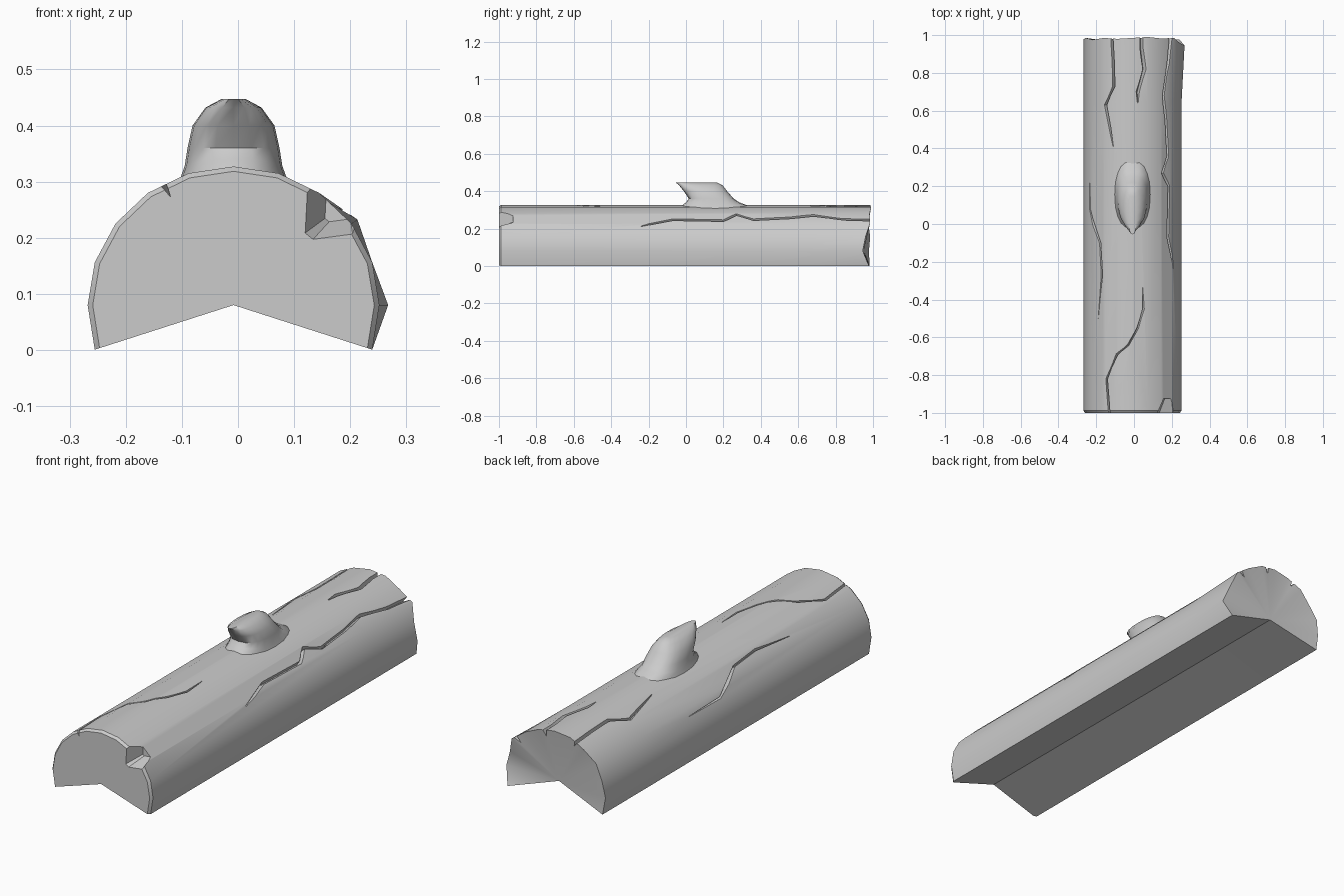
import bpy, bmesh
from math import sin, cos, radians, sqrt, pi, copysign
from mathutils import Vector

if "Cube" in bpy.data.objects:
    bpy.data.objects.remove(bpy.data.objects["Cube"])

CX, CZ, RX, RZ = -0.008, 0.08, 0.26, 0.247


def make(name, verts, faces):
    me = bpy.data.meshes.new(name)
    me.from_pydata(verts, [], faces)
    bm = bmesh.new()
    bm.from_mesh(me)
    bmesh.ops.recalc_face_normals(bm, faces=bm.faces)
    bm.to_mesh(me)
    bm.free()
    ob = bpy.data.objects.new(name, me)
    bpy.context.collection.objects.link(ob)
    return ob


def loft(name, rings, cap_start=True, cap_end=True):
    n = len(rings[0])
    verts = [v for r in rings for v in r]
    faces = [(a * n + i, a * n + (i + 1) % n, (a + 1) * n + (i + 1) % n, (a + 1) * n + i)
             for a in range(len(rings) - 1) for i in range(n)]
    if cap_start:
        faces.append(tuple(range(n)))
    if cap_end:
        faces.append(tuple(range(n * (len(rings) - 1), n * len(rings))))
    return make(name, verts, faces)


def smooth(ob, angle):
    bpy.ops.object.select_all(action='DESELECT')
    ob.select_set(True)
    bpy.context.view_layer.objects.active = ob
    bpy.ops.object.shade_smooth_by_angle(angle=radians(angle))


# log: split trunk with a notched underside
def section(ys, scales, centre_y):
    pts = []
    for i in range(13):
        a = radians(-18 + 18 * i)
        pts.append(Vector((CX + RX * scales[i] * cos(a), ys[i], max(0, CZ + RZ * scales[i] * sin(a) - 0.003 * (i in (0, 12))))))
    return pts + [Vector((CX, centre_y, CZ))]


one = [1.0] * 13
flare = [1.0, 1.06, 1.0, 1.05, 1.0] + [1.0] * 8
end_y = [.978, .945, .96, .985, .982, .99, .985, .98, .985, .975, .985, .978, .982]
log = loft("log", [section([-1.0] * 13, [0.965] * 13, -1.0),
                   section([-0.988] * 13, one, -1.0),
                   section([0.65] * 13, one, 0.65),
                   section(end_y, flare, 0.95)], True, False)
bm = bmesh.new()
bm.from_mesh(log.data)
bm.verts.ensure_lookup_table()
ring = list(bm.verts)[-14:]
for i in range(12):
    bm.faces.new((ring[13], ring[i], ring[i + 1]))
bmesh.ops.recalc_face_normals(bm, faces=bm.faces)
bm.to_mesh(log.data)
bm.free()


# bark cracks: tapered wedges swept along the surface
def crack(path, width, depth, open_start=False, open_end=False):
    pts, nrm = [], []
    for x, y in path:
        u = (x - CX) / RX
        s = sqrt(max(0, 1 - u * u))
        pts.append(Vector((x, y, CZ + RZ * s - 0.002)))
        nrm.append(Vector((u, 0, s)).normalized())
    rings = []
    last = len(pts) - 1
    for i, (p, n) in enumerate(zip(pts, nrm)):
        side = n.cross(pts[min(i + 1, last)] - pts[max(i - 1, 0)]).normalized()
        k = 0.25 if (i == 0 and not open_start) or (i == last and not open_end) else 1
        d, up = depth * k, 0.02
        w = width * k * (d + up) / d
        w = min(w, 0.02)
        rings.append([p - n * d, p + n * up + side * w, p + n * up - side * w])
    return loft("crack_cutter", rings)


cutters = [
    crack([(-.13, -1.03), (-.145, -.82), (-.09, -.69), (-.03, -.64), (.02, -.55),
           (.05, -.45), (.045, -.33)], .005, .025, open_start=True),
    crack([(-.19, -.5), (-.17, -.27), (-.18, -.1), (-.235, .08), (-.235, .31)], .005, .02),
    crack([(-.11, .41), (-.15, .63), (-.107, .73), (-.11, .85), (-.12, 1.03)], .007, .025, open_end=True),
    crack([(.02, .64), (.02, .7), (.055, .82), (.04, .93), (.04, 1.03)], .009, .03, open_end=True),
    crack([(.21, -.24), (.18, -.07), (.185, .2), (.15, .27), (.18, .36), (.17, .55),
           (.155, .68), (.18, .85), (.19, 1.03)], .007, .027, open_end=True),
]

# chip in the front rim
chip = [(.12, .30), (.115, .205), (.13, .193), (.205, .203), (.235, .25)]
cutters.append(loft("chip_cutter", [[Vector((x, -1.01, z)) for x, z in chip],
                                    [Vector((.18 + (x - .165) * .5, -.925, .252 + (z - .24) * .5))
                                     for x, z in chip]]))

for c in cutters:
    m = log.modifiers.new("cut", 'BOOLEAN')
    m.operation, m.solver, m.object = 'DIFFERENCE', 'EXACT', c
    bpy.context.view_layer.objects.active = log
    bpy.ops.object.modifier_apply(modifier=m.name)
for c in cutters:
    bpy.data.objects.remove(c)
smooth(log, 35)

# branch stub: leaning, with a broken overhanging front
stub = []
for z, y0, y1, w in [(.285, -.05, .36, .105), (.318, -.03, .345, .095), (.34, .0, .285, .087),
                     (.36, .015, .255, .082), (.40, -.012, .22, .073), (.432, -.038, .195, .05),
                     (.447, -.055, .165, .022)]:
    r = []
    for i in range(20):
        a = 2 * pi * i / 20
        c, s = cos(a), sin(a)
        drop = 0.012 * c * c if z < .35 else 0
        r.append(Vector((CX + w * copysign(abs(c) ** .8, c),
                         (y0 + y1) / 2 + (y1 - y0) / 2 * copysign(abs(s) ** .85, s), z - drop)))
    stub.append(r)
smooth(loft("branch_stub", stub, False, True), 40)
